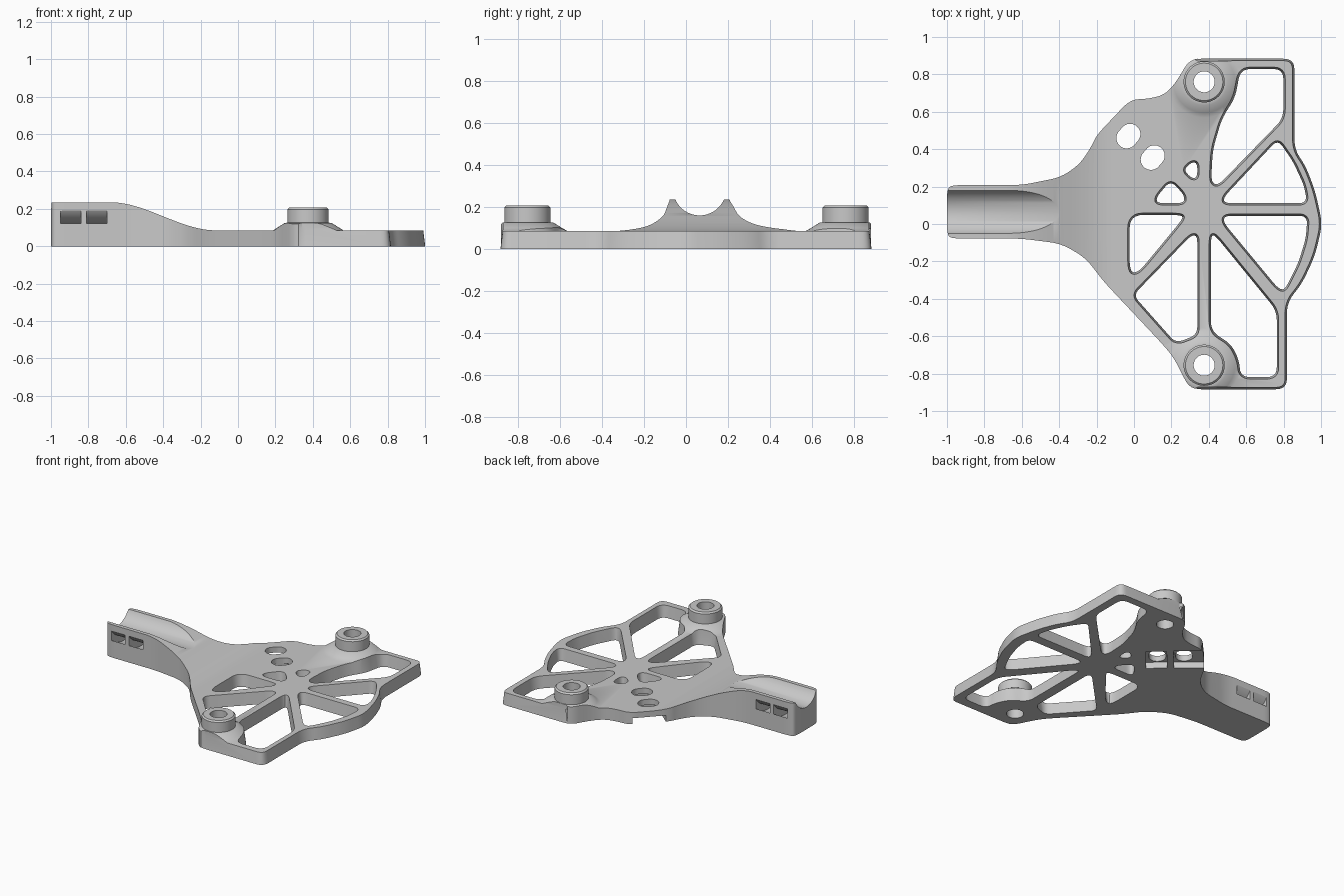
import bpy, bmesh, math
from mathutils import Vector

cube = bpy.data.objects.get("Cube")
if cube:
    bpy.data.objects.remove(cube, do_unlink=True)

PLATE = 0.085       # plate thickness
DRAFT = 0.014       # wall draft over the plate thickness
LOW, HIGH, TOP = -0.02, 0.095, 0.4   # levels of the drafted cutters
HANDLE_Y = 0.065    # centre line of the handle
BORE_Z = 0.286      # axis height of the trough

grey = bpy.data.materials.new("grey_plastic")
grey.use_nodes = True
grey.diffuse_color = (0.58, 0.58, 0.58, 1)
grey.node_tree.nodes["Principled BSDF"].inputs["Base Color"].default_value = grey.diffuse_color


# ---- helpers ----
def loft(name, *solids):
    """Each solid is a list of matching rings, bridged and capped."""
    bm = bmesh.new()
    for rings in solids:
        loops = [[bm.verts.new(p) for p in ring] for ring in rings]
        count = len(loops[0])
        for low, high in zip(loops, loops[1:]):
            for i in range(count):
                j = (i + 1) % count
                bm.faces.new((low[i], low[j], high[j], high[i]))
        bm.faces.new(loops[0][::-1])
        bm.faces.new(loops[-1])
    if bm.calc_volume(signed=True) < 0:
        bmesh.ops.reverse_faces(bm, faces=bm.faces)
    mesh = bpy.data.meshes.new(name)
    bm.to_mesh(mesh)
    bm.free()
    mesh.materials.append(grey)
    obj = bpy.data.objects.new(name, mesh)
    bpy.context.collection.objects.link(obj)
    return obj


def combine(target, tool, operation):
    """Apply a boolean, then discard the tool object."""
    tool.hide_render = True
    mod = target.modifiers.new(operation.lower(), "BOOLEAN")
    mod.operation, mod.solver, mod.object = operation, "EXACT", tool
    bpy.context.view_layer.objects.active = target
    bpy.ops.object.modifier_apply(modifier=mod.name)
    bpy.data.objects.remove(tool, do_unlink=True)


def anticlockwise(corners):
    pts = [Vector(c) for c in corners]
    area = sum(a.x * b.y - b.x * a.y for a, b in zip(pts, pts[1:] + pts[:1]))
    return pts if area > 0 else pts[::-1]


def fillet(pts, size, steps=6):
    """Round every corner of a polygon."""
    out = []
    for i, p in enumerate(pts):
        a, b = pts[i - 1] - p, pts[(i + 1) % len(pts)] - p
        start = p + a.normalized() * min(size, a.length * 0.45)
        end = p + b.normalized() * min(size, b.length * 0.45)
        for k in range(steps + 1):
            t = k / steps
            out.append(start * (1 - t) ** 2 + p * 2 * t * (1 - t) + end * t * t)
    return out


def shrink(pts, amount):
    """Mitred inward offset of an anticlockwise polygon."""
    out = []
    for i, p in enumerate(pts):
        a = (p - pts[i - 1]).normalized()
        b = (pts[(i + 1) % len(pts)] - p).normalized()
        miter = Vector((a.y + b.y, -a.x - b.x)) / (1 + a.dot(b))
        out.append(p - miter * amount(p))
    return out


def stack(*levels):
    """Turn (z, outline) pairs into rings."""
    return [[(p[0], p[1], z) for p in pts] for z, pts in levels]


def circle(x, y, r, n=48):
    return [(x + r * math.cos(math.tau * i / n), y + r * math.sin(math.tau * i / n)) for i in range(n)]


def along_x(x0, x1, section):
    return [[(x, y, z) for y, z in section] for x in (x0, x1)]


# ---- slab with a handle that rises toward -x ----
def height(x):
    t = min(max((x + 0.68) / 0.56, 0), 1)
    return 0.235 - 0.15 * t * t * (3 - 2 * t)


curve = [-0.68 + 0.56 * i / 24 for i in range(25)]
side = [(-1.2, 0), (1.2, 0), (1.2, PLATE)] + [(x, height(x)) for x in reversed(curve)] + [(-1.2, height(-1))]
bracket = loft("bracket_plate", [[(x, y, z) for x, z in side] for y in (-1.1, 1.1)])

# ---- raised mounting bosses with flared feet ----
bosses = [(0.375, 0.76), (0.375, -0.755)]
boss_profile = [(0.05, 0.2), (0.08, 0.2), (0.1, 0.165), (0.125, 0.125), (0.126, 0.11),
                (0.197, 0.11), (0.207, 0.1)]
for x, y in bosses:
    combine(bracket, loft("boss", stack(*[(z, circle(x, y, r)) for z, r in boss_profile])), "UNION")

# ---- trim to the plan outline, drafted on the wheel side ----
outline = fillet(anticlockwise([
    (-1, -0.055), (-0.975, -0.078), (-0.6, -0.078), (-0.39, -0.105), (-0.26, -0.18), (-0.16, -0.31),
    (0.15, -0.64), (0.21, -0.71), (0.3, -0.886), (0.82, -0.886), (0.82, -0.42), (0.9, -0.32),
    (0.97, -0.17), (1.01, 0), (0.97, 0.18), (0.92, 0.31), (0.86, 0.4), (0.86, 0.886), (0.3, 0.886),
    (0.22, 0.75), (0.16, 0.69), (0.08, 0.67), (-0.02, 0.665), (-0.2, 0.475), (-0.23, 0.41),
    (-0.29, 0.32), (-0.39, 0.25), (-0.6, 0.208), (-0.975, 0.208), (-1, 0.185)]), 0.06)
trimmed = shrink(outline, lambda p: DRAFT if p.x > 0.34 else 0)
combine(bracket, loft("trim", stack((LOW, outline), (HIGH, trimmed), (TOP, trimmed))), "INTERSECT")


# ---- lightening windows between the spokes ----
def window(corners, size=0.04):
    """Drafted through-opening, wider at the top."""
    low = fillet(shrink(anticlockwise(corners), lambda p: DRAFT), size)
    top = shrink(low, lambda p: -DRAFT)
    return stack((LOW, low), (HIGH, top), (TOP, top))


windows = [
    window([(0.56, 0.84), (0.81, 0.84), (0.81, 0.56), (0.45, 0.19), (0.4, 0.22), (0.41, 0.4),
            (0.46, 0.57), (0.53, 0.68)], 0.05),
    window([(0.77, 0.47), (0.86, 0.34), (0.92, 0.21), (0.94, 0.1), (0.47, 0.1), (0.47, 0.15)]),
    window([(0.47, 0.055), (0.94, 0.055), (0.93, -0.08), (0.89, -0.21), (0.81, -0.37),
            (0.76, -0.35), (0.47, 0)]),
    window([(0.4, -0.05), (0.44, -0.05), (0.775, -0.46), (0.775, -0.83), (0.56, -0.83),
            (0.55, -0.73), (0.51, -0.65), (0.4, -0.58)], 0.05),
    window([(0.35, -0.05), (0.3, -0.05), (-0.02, -0.38), (0.22, -0.65), (0.35, -0.6)]),
    window([(-0.035, 0.06), (0.27, 0.06), (0.27, 0.02), (0.03, -0.27), (-0.035, -0.27)], 0.07),
    window([(0.195, 0.25), (0.28, 0.16), (0.28, 0.1), (0.11, 0.1), (0.11, 0.15)]),
    window([(0.3, 0.34), (0.35, 0.34), (0.35, 0.235), (0.3, 0.235), (0.25, 0.29)]),
]
for opening in windows:
    combine(bracket, loft("window", opening), "DIFFERENCE")


# ---- trough and curved strap slots in the handle ----
def arc(r, n=24):
    angles = [math.radians(-170 + 160 * i / n) for i in range(n + 1)]
    return [(HANDLE_Y + r * math.cos(a), BORE_Z + r * math.sin(a)) for a in angles]


combine(bracket, loft("trough", along_x(-1.3, 0, circle(HANDLE_Y, BORE_Z, 0.126, 64))), "DIFFERENCE")
strap = arc(0.218) + arc(0.172)[::-1]
for x0, x1 in ((-0.95, -0.84), (-0.81, -0.7)):
    combine(bracket, loft("strap_slot", along_x(x0, x1, strap)), "DIFFERENCE")

# ---- stepped pocket under the plate, open at the slanted edge ----
edge_mid, u, v = Vector((-0.107, 0.57)), Vector((0.76, -0.65)), Vector((0.65, 0.76))


def pocket(u0, u1, half=0.11):
    pts = [edge_mid + u * a + v * b for a, b in ((u0, -half), (u1, -half), (u1, half), (u0, half))]
    return stack((-0.05, pts), (0.045, pts))


for u0, u1 in ((-0.1, 0.19), (0.235, 0.37)):
    combine(bracket, loft("pocket", pocket(u0, u1)), "DIFFERENCE")


# ---- round bolt holes and slightly stretched cable holes ----
def stretched(x, y):
    pts = [Vector(p) for p in circle(x, y, 0.055)]
    return [p + v * (0.014 if (p - Vector((x, y))).dot(v) > 0 else -0.014) for p in pts]


holes = [circle(x, y, 0.056) for x, y in bosses] + [stretched(-0.03, 0.47), stretched(0.1, 0.355)]
for hole in holes:
    combine(bracket, loft("hole", stack((-0.1, hole), (0.5, hole))), "DIFFERENCE")

bpy.ops.object.select_all(action="DESELECT")
bracket.select_set(True)
bpy.context.view_layer.objects.active = bracket
bpy.ops.object.shade_smooth_by_angle(angle=math.radians(30))
